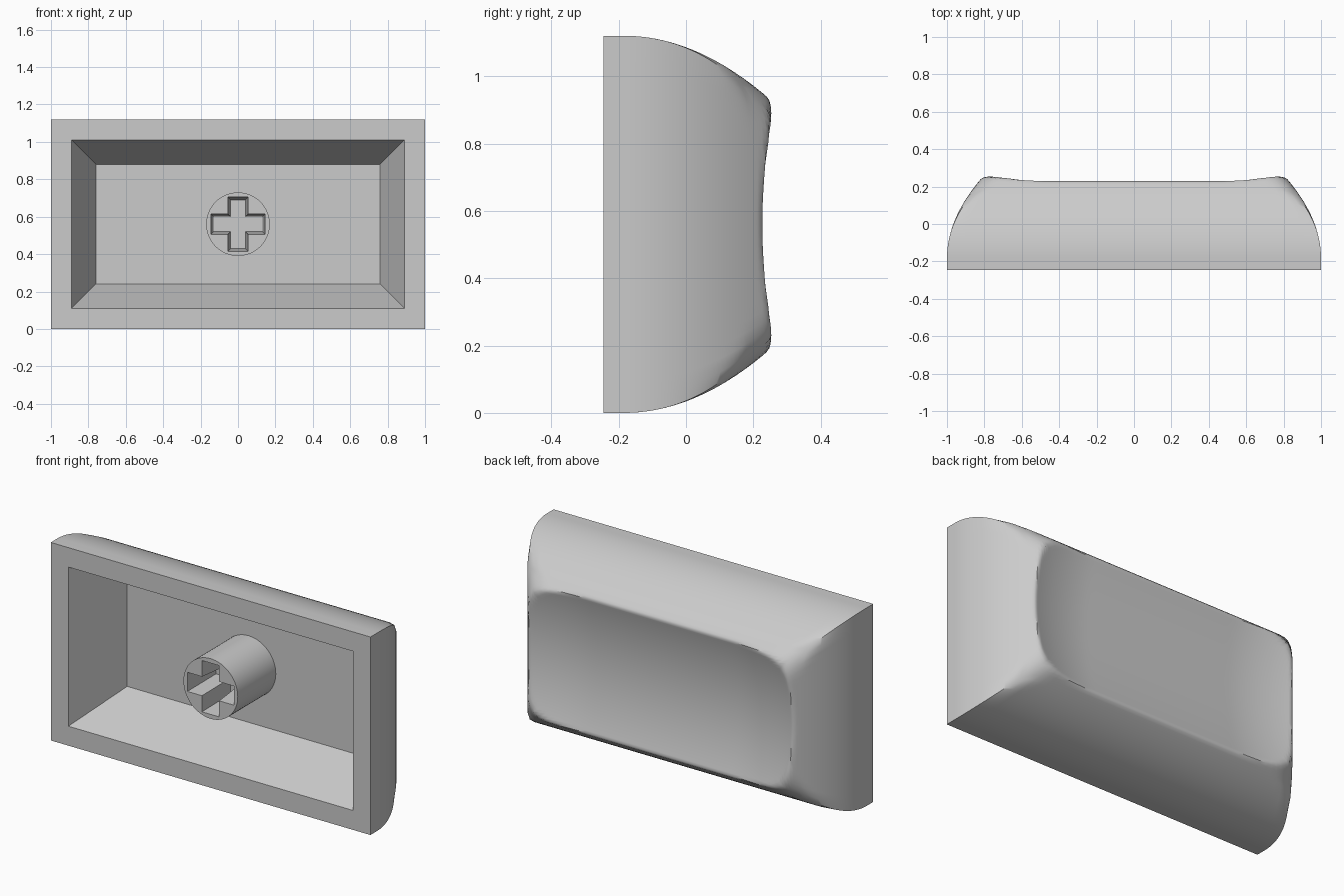
import bpy, bmesh, math

if "Cube" in bpy.data.objects:
    bpy.data.objects.remove(bpy.data.objects["Cube"])

HALF_X, HALF_Z = 1.0, 0.56      # outer half sizes
FRONT, CEILING = -0.245, 0.095  # open rim plane and inner ceiling plane

grey = bpy.data.materials.new("light_grey")
grey.use_nodes = True
grey.diffuse_color = (0.6, 0.6, 0.6, 1)
grey.node_tree.nodes["Principled BSDF"].inputs["Base Color"].default_value = (0.6, 0.6, 0.6, 1)


def finish(bm, name):
    bmesh.ops.recalc_face_normals(bm, faces=bm.faces)
    mesh = bpy.data.meshes.new(name)
    bm.to_mesh(mesh)
    bm.free()
    mesh.materials.append(grey)
    obj = bpy.data.objects.new(name, mesh)
    obj.location.z = HALF_Z
    bpy.context.collection.objects.link(obj)
    bpy.ops.object.select_all(action='DESELECT')
    obj.select_set(True)
    bpy.context.view_layer.objects.active = obj
    bpy.ops.object.shade_smooth_by_angle(angle=math.radians(35))
    return obj


def bridge(bm, a, b):
    for i in range(len(a)):
        j = (i + 1) % len(a)
        bm.faces.new((a[i], a[j], b[j], b[i]))


def smooth_min(a, b, k):
    h = max(k - abs(a - b), 0) / k
    return min(a, b) - h * h * k / 4


def surface(x, z):
    """Depth of the outer skin: curved sides blended into a hollowed back."""
    side_x = math.sqrt(max(HALF_X - abs(x), 0)) - 0.185
    side_z = math.sqrt(max(HALF_Z - abs(z), 0)) - 0.185
    rise = min(max((min(side_x, side_z) + 0.1) / 0.3, 0), 1)
    sides = smooth_min(side_x, side_z, 0.001 + 0.13 * rise * rise)
    reach = max(abs(x) - 0.45, 0)
    dish = 0.176 + 0.37 * (reach ** 2 + z ** 2)
    return smooth_min(sides, dish, 0.015)


# Shell: back grid, rings down the curved sides, rim and tapered cavity
NX, NZ, RINGS, INSET = 48, 24, 40, 0.3
border = ([(i, 0) for i in range(NX)] + [(NX, j) for j in range(NZ)]
          + [(i, NZ) for i in range(NX, 0, -1)] + [(0, j) for j in range(NZ, 0, -1)])


def place(i, j, inset):
    return ((2 * i / NX - 1) * (HALF_X - inset), (2 * j / NZ - 1) * (HALF_Z - inset))


bm = bmesh.new()
grid = {}
for i in range(NX + 1):
    for j in range(NZ + 1):
        x, z = place(i, j, INSET)
        grid[i, j] = bm.verts.new((x, surface(x, z), z))
for i in range(NX):
    for j in range(NZ):
        bm.faces.new((grid[i, j], grid[i + 1, j], grid[i + 1, j + 1], grid[i, j + 1]))

loop = [grid[p] for p in border]
for r in range(RINGS - 1, -1, -1):
    ring = []
    for p in border:
        x, z = place(*p, INSET * (r / RINGS) ** 2)
        ring.append(bm.verts.new((x, surface(x, z), z)))
    bridge(bm, loop, ring)
    loop = ring
for inset, y in ((0, FRONT), (0.11, FRONT), (0.24, CEILING)):
    ring = []
    for p in border:
        x, z = place(*p, inset)
        ring.append(bm.verts.new((x, y, z)))
    bridge(bm, loop, ring)
    loop = ring
bm.faces.new(loop)
finish(bm, "cap_shell")


# Stem: round post with a tapered cross-shaped socket
def circle(bm, y, radius=0.17, n=64):
    return [bm.verts.new((radius * math.cos(t * math.tau / n), y, radius * math.sin(t * math.tau / n)))
            for t in range(n)]


def cross(bm, y, arm, width):
    verts = []
    for q in range(4):
        c, s = round(math.cos(q * math.pi / 2)), round(math.sin(q * math.pi / 2))
        for u, v in ((arm, -width), (arm, width), (width, width)):
            verts.append(bm.verts.new((u * c - v * s, y, u * s + v * c)))
    return verts


bm = bmesh.new()
rim, base = circle(bm, FRONT), circle(bm, CEILING + 0.005)
mouth, floor = cross(bm, FRONT, 0.145, 0.054), cross(bm, -0.01, 0.13, 0.04)
bridge(bm, rim, base)
bridge(bm, mouth, floor)
bm.faces.new(floor)
bm.faces.new(base)
edges = [bm.edges.get((ring[k - 1], ring[k])) for ring in (rim, mouth) for k in range(len(ring))]
bmesh.ops.triangle_fill(bm, edges=edges, use_beauty=True)
finish(bm, "stem")
